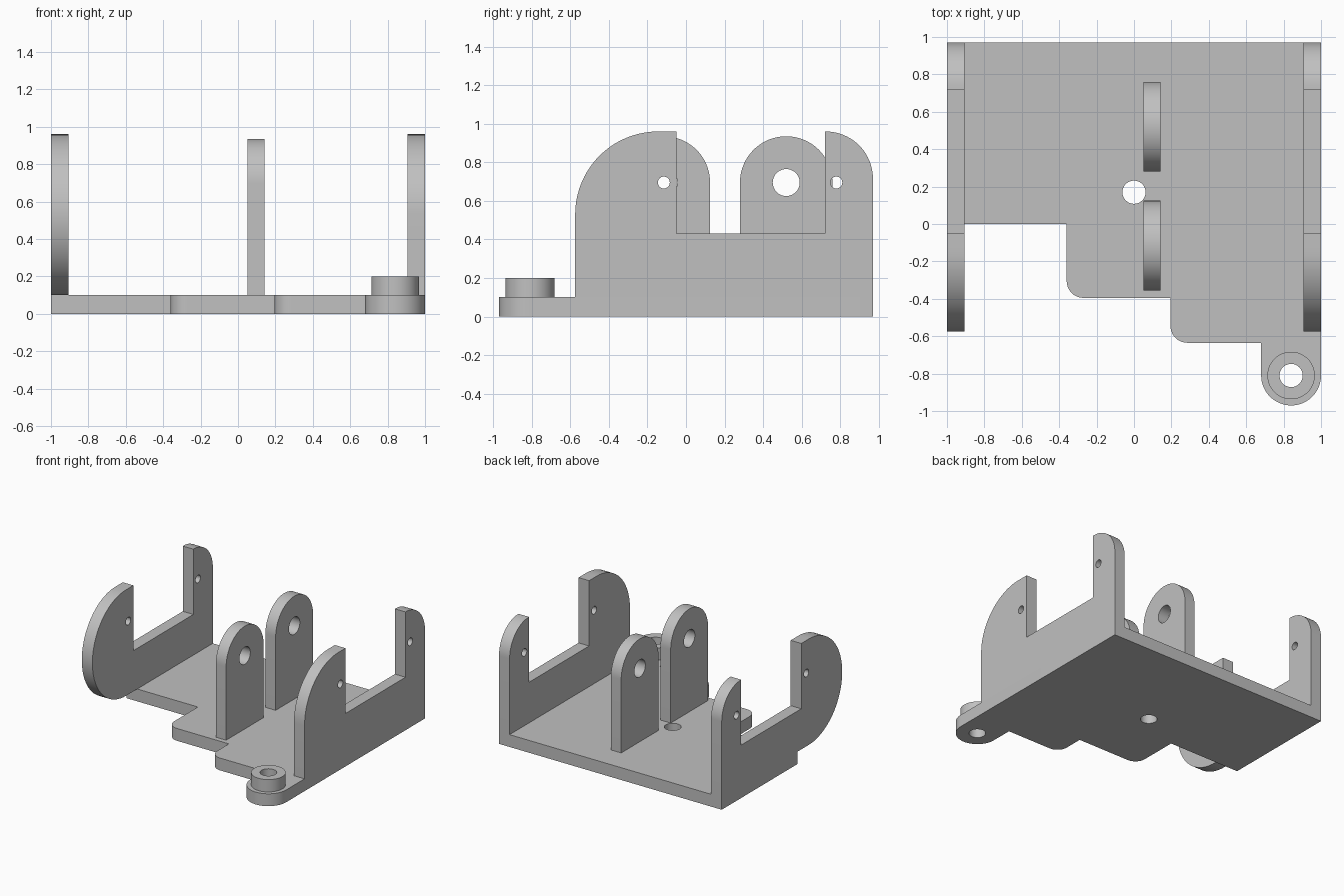
import bpy, bmesh
from math import cos, sin, radians, pi
from mathutils import Matrix, Vector

cube = bpy.data.objects.get("Cube")
if cube:
    bpy.data.objects.remove(cube, do_unlink=True)

grey = bpy.data.materials.new("plain grey")
grey.use_nodes = True
COLOUR = (0.53, 0.53, 0.53, 1)
grey.diffuse_color = COLOUR
grey.node_tree.nodes["Principled BSDF"].inputs["Base Color"].default_value = COLOUR

# Profile (y, z) planes are stood up so that the extrusion runs along x
UPRIGHT = Matrix(((0, 0, 1, 0), (1, 0, 0, 0), (0, 1, 0, 0), (0, 0, 0, 1)))


def arc(cx, cy, r, start, end, steps=20):
    """Points along a circular arc, angles in degrees."""
    angles = [radians(start + (end - start) * i / steps) for i in range(steps + 1)]
    return [(cx + r * cos(a), cy + r * sin(a)) for a in angles]


def circle(cx, cy, r, steps=48):
    return arc(cx, cy, r, 0, 360, steps)[:-1]


def plate(name, outline, holes, low, high, upright=False):
    """Extrude an outline with holes from low to high along its normal."""
    bm = bmesh.new()
    edges = []
    for loop in [outline] + holes:
        verts = [bm.verts.new((u, v, low)) for u, v in loop]
        edges += [bm.edges.new((a, b)) for a, b in zip(verts, verts[1:] + verts[:1])]
    bmesh.ops.triangle_fill(bm, edges=edges, use_beauty=True, normal=(0, 0, 1))
    grown = bmesh.ops.extrude_face_region(bm, geom=bm.faces[:], use_keep_orig=True)
    top = [g for g in grown["geom"] if isinstance(g, bmesh.types.BMVert)]
    bmesh.ops.translate(bm, verts=top, vec=Vector((0, 0, high - low)))
    if upright:
        bm.transform(UPRIGHT)
    bmesh.ops.recalc_face_normals(bm, faces=bm.faces[:])
    mesh = bpy.data.meshes.new(name)
    bm.to_mesh(mesh)
    bm.free()
    mesh.materials.append(grey)
    obj = bpy.data.objects.new(name, mesh)
    bpy.context.collection.objects.link(obj)
    bpy.ops.object.select_all(action="DESELECT")
    obj.select_set(True)
    bpy.context.view_layer.objects.active = obj
    bpy.ops.object.shade_smooth_by_angle(angle=radians(30))
    return obj


FLOOR = 0.1
BACK = 0.97
FRONT = -0.575
TOP = 0.96
PIN_Z = 0.695
PIN_Y = (-0.115, 0.52)
BOSS = (0.84, -0.81)

# Stepped base plate with a rounded mounting ear
base = [(-1, BACK), (-1, 0), (-0.36, 0)]
base += arc(-0.27, -0.305, 0.09, 180, 270, 10)
base += [(0.195, -0.395)]
base += arc(0.285, -0.545, 0.09, 180, 270, 10)
base += [(0.68, -0.635)]
base += arc(*BOSS, 0.16, 180, 360, 32)
base += [(1, BACK)]
plate("base_plate", base, [circle(0, 0.17, 0.062), circle(*BOSS, 0.062)], 0, FLOOR)

# Raised ring on the ear
plate("mounting_boss", circle(*BOSS, 0.127), [circle(*BOSS, 0.062)], FLOOR, 0.2)

# Side walls: a shared notch and rounded tops
R = 0.43
upper = arc(FRONT + R, TOP - R, R, 180, 90)
upper += [(-0.05, TOP), (-0.05, 0.43), (0.72, 0.43), (0.72, TOP)]
upper += arc(BACK - 0.245, TOP - 0.245, 0.245, 90, 0)[1:]
upper += [(BACK, FLOOR)]
pin_holes = [circle(y, PIN_Z, 0.031, 32) for y in (-0.115, 0.78)]
plate("left_wall", upper + [(FRONT, FLOOR)], pin_holes, 0.905, 1, True)
round_front = arc(FRONT + R, FLOOR + R, R, 270, 180)[:-1]
plate("right_wall", upper + round_front, pin_holes, -1, -0.905, True)

# Two round-topped lugs in the middle
for name, y in zip(("front_lug", "rear_lug"), PIN_Y):
    lug = arc(y, PIN_Z, 0.24, 0, 180, 40) + [(y - 0.24, FLOOR), (y + 0.24, FLOOR)]
    plate(name, lug, [circle(y, PIN_Z, 0.07)], 0.05, 0.142, True)
